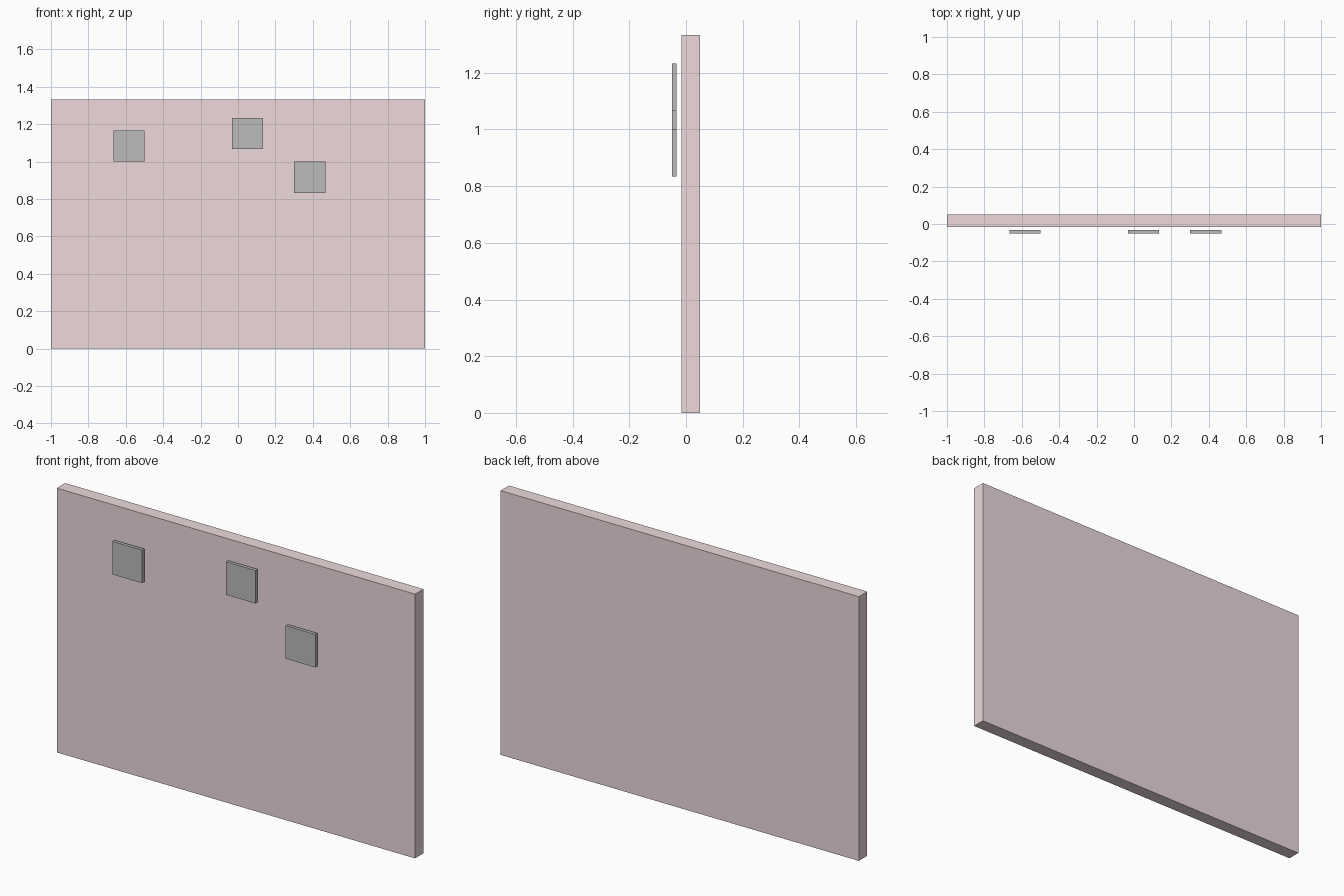
import bpy

if "Cube" in bpy.data.objects:
    bpy.data.objects.remove(bpy.data.objects["Cube"])

U = 1 / 30  # the model sits on a regular grid of this step


def material(name, rgb):
    mat = bpy.data.materials.new(name)
    mat.diffuse_color = (*rgb, 1)
    mat.use_nodes = True
    mat.node_tree.nodes["Principled BSDF"].inputs["Base Color"].default_value = mat.diffuse_color
    return mat


def box(name, centre, size, mat):
    bpy.ops.mesh.primitive_cube_add(size=1, location=[c * U for c in centre])
    obj = bpy.context.object
    obj.name = name
    obj.scale = [s * U for s in size]
    bpy.ops.object.transform_apply(location=False, rotation=False, scale=True)
    obj.data.materials.append(mat)
    return obj


pink = material("board_pink", (0.85, 0.70, 0.72))
grey = material("tile_grey", (0.5, 0.5, 0.5))

# Upright board
box("board", (0, 0.5, 20), (60, 2, 40), pink)

# Square tiles floating just in front of the board
for i, (x, z) in enumerate([(-17.5, 32.5), (1.5, 34.5), (11.5, 27.5)], 1):
    box(f"tile_{i}", (x, -1.25, z), (5, 0.5, 5), grey)
